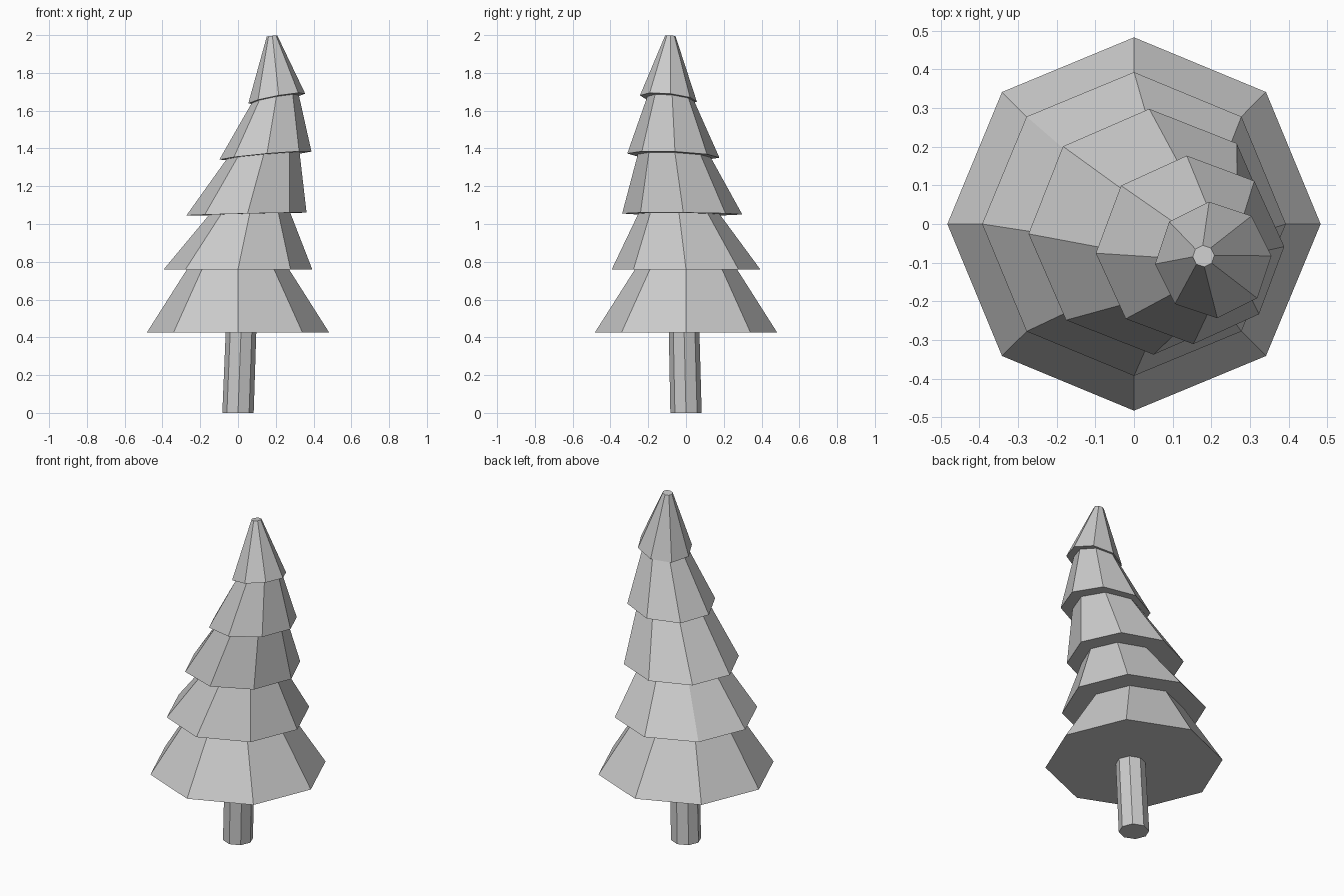
import bpy, bmesh
from math import cos, sin, radians, pi

if "Cube" in bpy.data.objects:
    bpy.data.objects.remove(bpy.data.objects["Cube"])

SIDES = 8


def ring(bm, centre, radius, turn=0, plane=(0, 0, 0)):
    """Octagon of vertices; plane = (height at centre, x slope, y slope)."""
    cx, cy = centre
    z, sx, sy, px, py = plane
    verts = []
    for i in range(SIDES):
        a = radians(turn) + 2 * pi * i / SIDES
        x, y = cx + radius * cos(a), cy + radius * sin(a)
        verts.append(bm.verts.new((x, y, z + sx * (x - px) + sy * (y - py))))
    return verts


def loft(name, rings):
    """Skin a stack of octagons and cap both ends."""
    bm = bmesh.new()
    loops = [ring(bm, *r) for r in rings]
    for a, b in zip(loops, loops[1:]):
        for i in range(SIDES):
            j = (i + 1) % SIDES
            bm.faces.new((a[i], a[j], b[j], b[i]))
    bm.faces.new(loops[0][::-1])
    bm.faces.new(loops[-1])
    bmesh.ops.recalc_face_normals(bm, faces=bm.faces)
    mesh = bpy.data.meshes.new(name)
    bm.to_mesh(mesh)
    bm.free()
    obj = bpy.data.objects.new(name, mesh)
    bpy.context.collection.objects.link(obj)
    return obj


# planes the tier skirts lie in: height, x slope, y slope, reference x, y
planes = [
    (0.425, 0, 0, 0, 0),
    (0.76, 0, 0, 0, 0),
    (1.053, 0.024, -0.008, 0.045, -0.02),
    (1.362, 0.09, -0.042, 0.145, -0.067),
    (1.664, 0.18, -0.10, 0.205, -0.093),
    (1.995, 0.12, -0.05, 0.18, -0.083),
]

# tiers: skirt centre, radius, turn, then top centre, radius, turn
tiers = [
    ((0, 0), 0.483, 0, (0, 0), 0.27, 0),
    ((0, 0), 0.393, 0, (0.062, -0.037), 0.215, 0),
    ((0.045, -0.02), 0.318, 1, (0.133, -0.062), 0.193, 1),
    ((0.145, -0.067), 0.244, 2, (0.197, -0.08), 0.125, 3),
    ((0.205, -0.093), 0.151, 4, (0.18, -0.083), 0.028, 4),
]

# foliage: one leaning stack of skirts
foliage = []
for i, (c0, r0, t0, c1, r1, t1) in enumerate(tiers):
    foliage += [(c0, r0, t0, planes[i]), (c1, r1, t1, planes[i + 1])]
loft("foliage", foliage)

# trunk
loft("trunk", [
    ((0, 0), 0.083, 0, (0, 0, 0, 0, 0)),
    ((0.016, -0.01), 0.081, 0, (0.43, 0, 0, 0, 0)),
])
